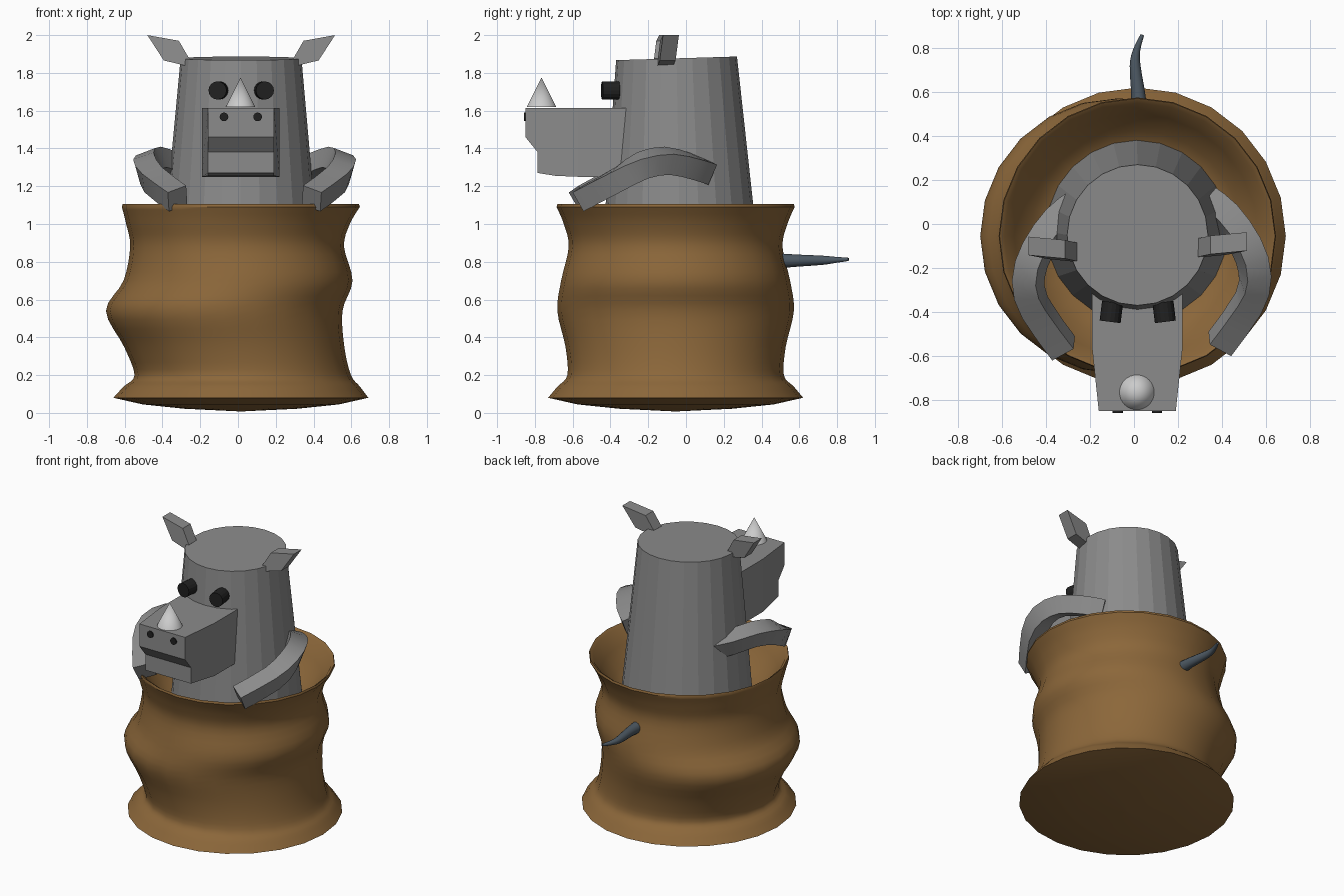
import bpy, bmesh, math
from mathutils import Vector, Matrix

if "Cube" in bpy.data.objects:
    bpy.data.objects.remove(bpy.data.objects["Cube"])


def material(name, rgb):
    m = bpy.data.materials.new(name)
    m.diffuse_color = (*rgb, 1)
    m.use_nodes = True
    m.node_tree.nodes["Principled BSDF"].inputs["Base Color"].default_value = m.diffuse_color
    return m


GREY = material("grey hide", (0.26, 0.26, 0.26))
BROWN = material("brown cloth", (0.26, 0.135, 0.042))
BLACK = material("black", (0.015, 0.015, 0.015))
IVORY = material("pale horn", (0.6, 0.6, 0.6))
SLATE = material("slate tail", (0.075, 0.1, 0.125))


def finish(name, bm, mat, smooth=None):
    bmesh.ops.recalc_face_normals(bm, faces=bm.faces)
    me = bpy.data.meshes.new(name)
    bm.to_mesh(me)
    bm.free()
    me.materials.append(mat)
    ob = bpy.data.objects.new(name, me)
    bpy.context.collection.objects.link(ob)
    if smooth:
        bpy.ops.object.select_all(action='DESELECT')
        ob.select_set(True)
        bpy.context.view_layer.objects.active = ob
        bpy.ops.object.shade_smooth_by_angle(angle=math.radians(smooth))
    return ob


def loft(name, rings, mat, smooth=None):
    """Skin a list of equal rings and cap both ends."""
    bm = bmesh.new()
    vr = [[bm.verts.new(p) for p in ring] for ring in rings]
    n = len(vr[0])
    for a, b in zip(vr, vr[1:]):
        for i in range(n):
            j = (i + 1) % n
            bm.faces.new((a[i], a[j], b[j], b[i]))
    bm.faces.new(vr[0])
    bm.faces.new(vr[-1])
    return finish(name, bm, mat, smooth)


def circle(cx, cy, z, r, n=24, tilt=0.0):
    pts = []
    for i in range(n):
        a = 2 * math.pi * i / n
        x, y = r * math.cos(a), r * math.sin(a)
        pts.append(Vector((cx + x, cy + y, z + tilt * y)))
    return pts


def spline(pts, steps):
    """Catmull-Rom samples through points of any dimension."""
    p = [Vector(q) for q in [pts[0], *pts, pts[-1]]]
    out = []
    for i in range(1, len(p) - 2):
        a, b, c, d = p[i - 1:i + 3]
        for s in range(steps):
            t = s / steps
            out.append(0.5 * (2 * b + (c - a) * t + (2 * a - 5 * b + 4 * c - d) * t * t
                              + (3 * b - a - 3 * c + d) * t ** 3))
    return out + [p[-1]]


def tube(name, pts, radii, n, mat, spin=0.0, smooth=None):
    """Sweep an n-sided section along a path."""
    rings = []
    for i, p in enumerate(pts):
        t = (pts[min(i + 1, len(pts) - 1)] - pts[max(i - 1, 0)]).normalized()
        side = t.cross(Vector((0, 0, 1))).normalized()
        up = side.cross(t)
        ring = []
        for k in range(n):
            a = spin + 2 * math.pi * k / n
            ring.append(p + radii[i] * (math.cos(a) * side + math.sin(a) * up))
        rings.append(ring)
    return loft(name, rings, mat, smooth)


def cylinder(name, loc, r1, r2, depth, rot, mat, n=16, smooth=None):
    bm = bmesh.new()
    bmesh.ops.create_cone(bm, cap_ends=True, segments=n, radius1=r1, radius2=r2, depth=depth,
                          matrix=Matrix.Translation(loc) @ rot)
    return finish(name, bm, mat, smooth)


# Sack: wavy outer wall (z, centre x, radius), rolled rim, funnel inside
CY = -0.055
wall = spline([(0.08, 0.015, 0.675), (0.14, 0.02, 0.625), (0.2, 0.025, 0.573),
               (0.35, -0.02, 0.583), (0.54, -0.073, 0.626), (0.7, 0, 0.606),
               (0.88, -0.005, 0.566), (1.0, 0, 0.592), (1.09, 0.015, 0.63)], 4)
rows = [(0.008, 0.015, 0.01), (0.022, 0.015, 0.3), (0.045, 0.015, 0.52)]
rows += [tuple(v) for v in wall]
rows += [(1.105, 0.015, 0.626), (1.09, 0.015, 0.605), (1.0, 0.01, 0.555),
         (0.91, 0.01, 0.48), (0.85, 0.01, 0.4), (0.84, 0.01, 0.2)]
loft("sack", [circle(cx, CY, z, r) for z, cx, r in rows], BROWN, 35)

# Head: slightly tilted tapering cylinder
loft("head", [circle(0.013, -0.03, 0.78, 0.42, 24, 0.03),
              circle(0.016, -0.05, 1.877, 0.32, 24, 0.03)], GREY)

# Snout: side profile (y, z) with half width narrowing to the front
bm = bmesh.new()
profile = [(-0.3, 1.615), (-0.57, 1.615), (-0.85, 1.615), (-0.85, 1.46), (-0.785, 1.38),
           (-0.785, 1.27), (-0.69, 1.255), (-0.57, 1.25), (-0.3, 1.25)]
sides = []
for s in (-1, 1):
    sides.append([bm.verts.new((0.015 + s * (0.205 if y > -0.6 else 0.175), y, z))
                  for y, z in profile])
for i in range(len(profile)):
    j = (i + 1) % len(profile)
    bm.faces.new((sides[0][i], sides[0][j], sides[1][j], sides[1][i]))
for v in sides:
    bm.faces.new((v[0], v[1], v[7], v[8]))
    bm.faces.new(v[1:8])
finish("snout", bm, GREY)

# Horn on the snout
cylinder("horn", (0.013, -0.765, 1.697), 0.079, 0, 0.157, Matrix(), IVORY, 32, 40)

FRONT = Matrix.Rotation(math.pi / 2, 4, 'X')
for s, label in ((-1, "left"), (1, "right")):
    # Eyes and nostrils
    cylinder(label + "_eye", (0.017 + s * 0.12, -0.4, 1.707), 0.048, 0.048, 0.09,
             Matrix.Rotation(math.radians(s * 7), 4, 'Z') @ FRONT, BLACK)
    cylinder(label + "_nostril", (0.015 + s * 0.089, -0.848, 1.567), 0.023, 0.023, 0.02,
             FRONT, BLACK)

    # Ears: pointed plates, leaning back toward the top
    outline = [(0.497, 2.0), (0.33, 1.97), (0.275, 1.875), (0.295, 1.838), (0.41, 1.866)]
    rings = []
    for off in (-0.042, 0.042):
        rings.append([Vector((0.017 + s * x,
                              -0.118 + s * 0.01 + off + (z - 1.84) * 0.08 + (x - 0.3) * 0.08, z))
                      for x, z in outline])
    loft(label + "_ear", rings, GREY)

    # Arms: four-sided tubes bent around to rest on the rim
    cx = 0.035
    path = [(0.30, 0.09, 1.28), (0.385, 0.02, 1.305), (0.475, -0.11, 1.335),
            (0.515, -0.24, 1.31), (0.485, -0.37, 1.235), (0.355, -0.555, 1.135)]
    pts = [Vector((cx + s * x, y + s * 0.01, z)) for x, y, z in spline(path, 2)]
    tube(label + "_arm", pts, [0.082] * len(pts), 4, GREY,
         math.radians(90 - s * 25), 20)

# Tail poking out of the back of the sack
tail = spline([(0.022, 0.48, 0.805), (0.02, 0.58, 0.806), (0.005, 0.72, 0.808),
               (0.012, 0.79, 0.81), (0.038, 0.86, 0.813)], 3)
tube("tail", tail, [0.041 - 0.033 * i / (len(tail) - 1) for i in range(len(tail))],
     12, SLATE, 0, 40)
